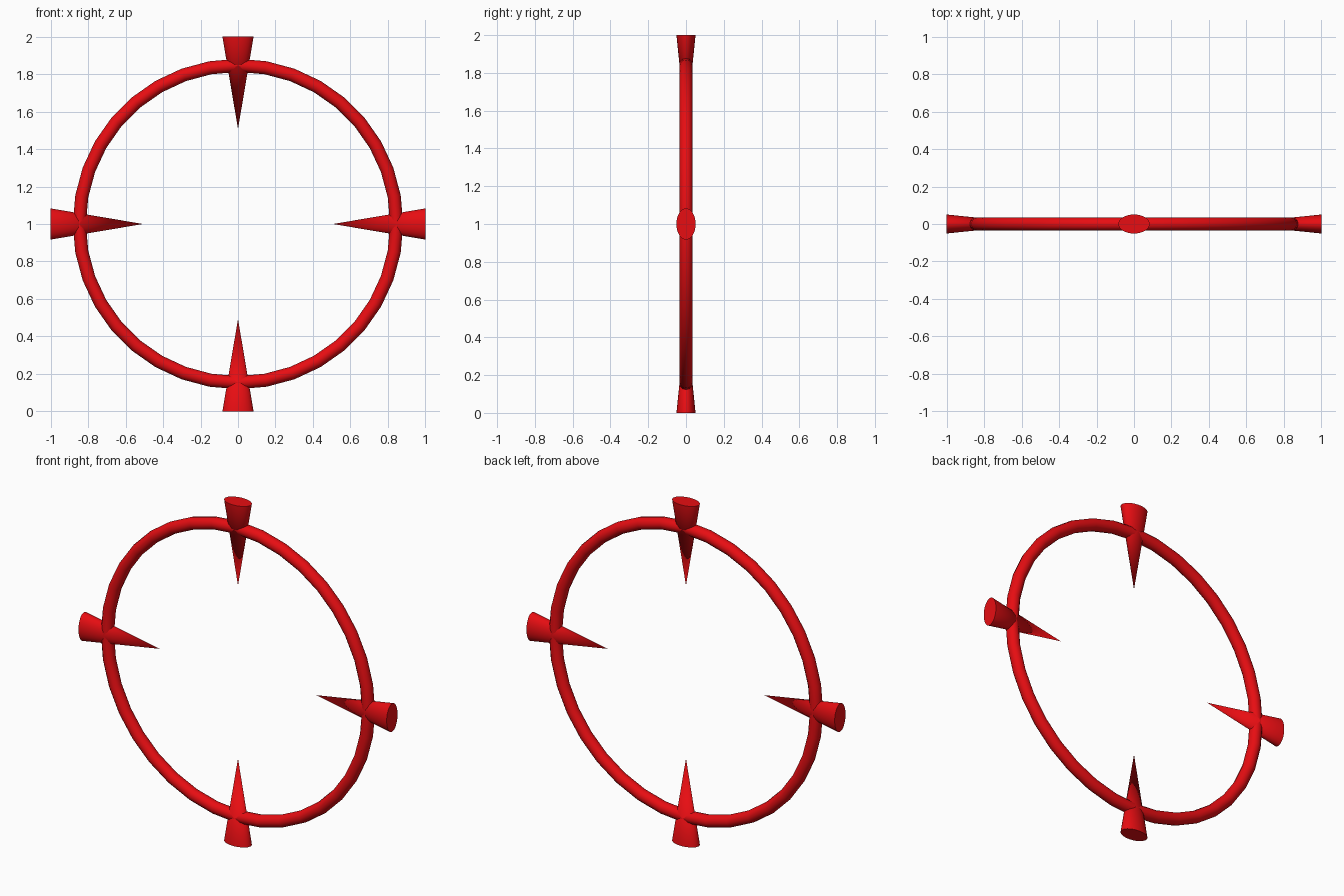
import bpy, math
from mathutils import Vector, Matrix

if "Cube" in bpy.data.objects:
    bpy.data.objects.remove(bpy.data.objects["Cube"])

CENTER = Vector((0, 0, 1))

red = bpy.data.materials.new("bright red")
red.diffuse_color = (0.8, 0.004, 0.006, 1)
red.use_nodes = True
red.node_tree.nodes["Principled BSDF"].inputs["Base Color"].default_value = red.diffuse_color


def finish(name):
    ob = bpy.context.object
    ob.name = name
    ob.data.materials.append(red)
    bpy.ops.object.shade_smooth_by_angle(angle=math.radians(35))
    return ob


# Upright ring
bpy.ops.mesh.primitive_torus_add(major_radius=0.847, minor_radius=0.035,
                                 major_segments=36, minor_segments=12)
ring = finish("ring")
ring.data.transform(Matrix.Translation(CENTER) @ Matrix.Rotation(math.pi / 2, 4, 'X'))

# Four flattened spikes pointing inward
TIP, BASE = 0.507, 1.0
for i, name in enumerate(("top", "right", "bottom", "left")):
    bpy.ops.mesh.primitive_cone_add(vertices=32, radius1=0.083, radius2=0,
                                    depth=BASE - TIP)
    spike = finish(name + "_spike")
    spike.data.transform(Matrix.Translation(CENTER)
                         @ Matrix.Rotation(i * math.pi / 2, 4, 'Y')
                         @ Matrix.Translation((0, 0, (BASE + TIP) / 2))
                         @ Matrix.Diagonal((1, 0.61, 1, 1))
                         @ Matrix.Rotation(math.pi, 4, 'X'))
